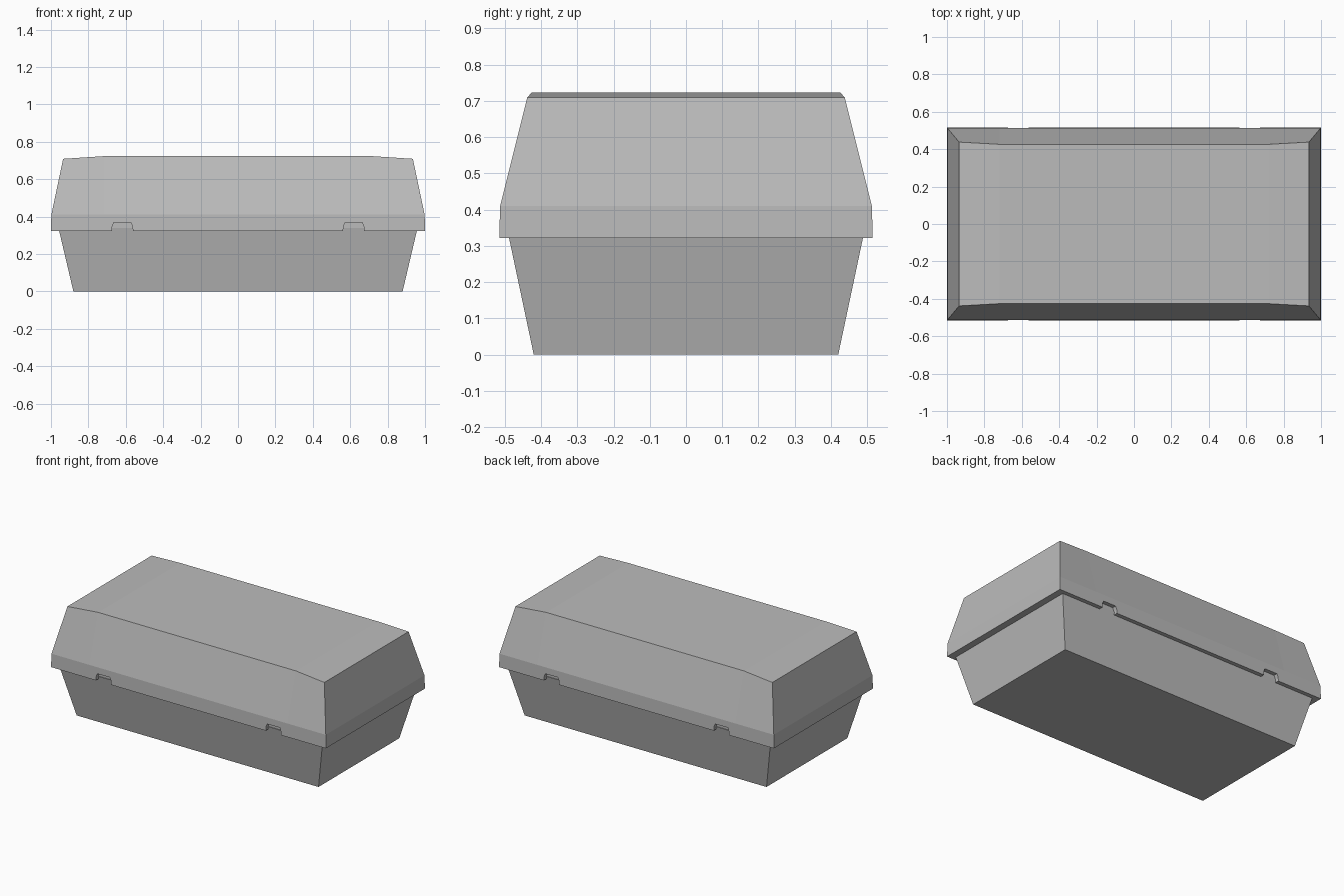
import bpy
import bmesh

cube = bpy.data.objects.get("Cube")
if cube:
    bpy.data.objects.remove(cube, do_unlink=True)

grey = bpy.data.materials.new("box grey")
grey.use_nodes = True
GREY = (0.5, 0.5, 0.5, 1)
grey.diffuse_color = GREY
grey.node_tree.nodes["Principled BSDF"].inputs["Base Color"].default_value = GREY


def add_object(name, bm):
    bmesh.ops.recalc_face_normals(bm, faces=bm.faces)
    mesh = bpy.data.meshes.new(name)
    bm.to_mesh(mesh)
    bm.free()
    mesh.materials.append(grey)
    obj = bpy.data.objects.new(name, mesh)
    bpy.context.collection.objects.link(obj)
    return obj


def skin(bm, lower, upper):
    for i in range(len(lower)):
        j = (i + 1) % len(lower)
        bm.faces.new((lower[i], lower[j], upper[j], upper[i]))


# Tray: tapered box whose rim sits inside the lid
bm = bmesh.new()
rings = []
for hx, hy, z in ((0.88, 0.42, 0), (0.96, 0.492, 0.34)):
    rings.append([bm.verts.new((sx * hx, sy * hy, z))
                  for sx, sy in ((-1, -1), (1, -1), (1, 1), (-1, 1))])
skin(bm, *rings)
for ring in rings:
    bm.faces.new(ring)
add_object("tray", bm)

# Lid: upright rim, sloping walls and a top that drops slightly at the ends
bm = bmesh.new()
rings = []
for hx, hy, z, inner_y, inner_z in ((1, 0.515, 0.322, 0.515, 0.322),
                                    (0.998, 0.513, 0.41, 0.513, 0.41),
                                    (0.935, 0.438, 0.709, 0.426, 0.723)):
    front = [(-hx, -hy, z), (-0.72, -inner_y, inner_z),
             (0.72, -inner_y, inner_z), (hx, -hy, z)]
    back = [(x, -y, h) for x, y, h in reversed(front)]
    rings.append([bm.verts.new(p) for p in front + back])
for lower, upper in zip(rings, rings[1:]):
    skin(bm, lower, upper)
bm.faces.new(rings[0])
for i in range(3):
    t = rings[-1]
    bm.faces.new((t[i], t[i + 1], t[6 - i], t[7 - i]))
lid = add_object("lid", bm)

# Clip notches in the front and back of the rim, slightly narrower at the top
bm = bmesh.new()
for sx in (-1, 1):
    for sy in (-1, 1):
        loops = []
        for y in (0.488, 0.56):
            loops.append([bm.verts.new((sx * 0.618 + dx, sy * y, z))
                          for dx, z in ((-0.056, 0.3), (0.056, 0.3), (0.055, 0.345),
                                        (0.046, 0.368), (-0.046, 0.368), (-0.055, 0.345))])
        skin(bm, *loops)
        for loop in loops:
            bm.faces.new(loop)
cutter = add_object("notch_cutter", bm)
cutter.hide_render = True
cutter.hide_viewport = True
cutter.display_type = 'WIRE'
notches = lid.modifiers.new("clip notches", 'BOOLEAN')
notches.operation = 'DIFFERENCE'
notches.solver = 'EXACT'
notches.object = cutter
